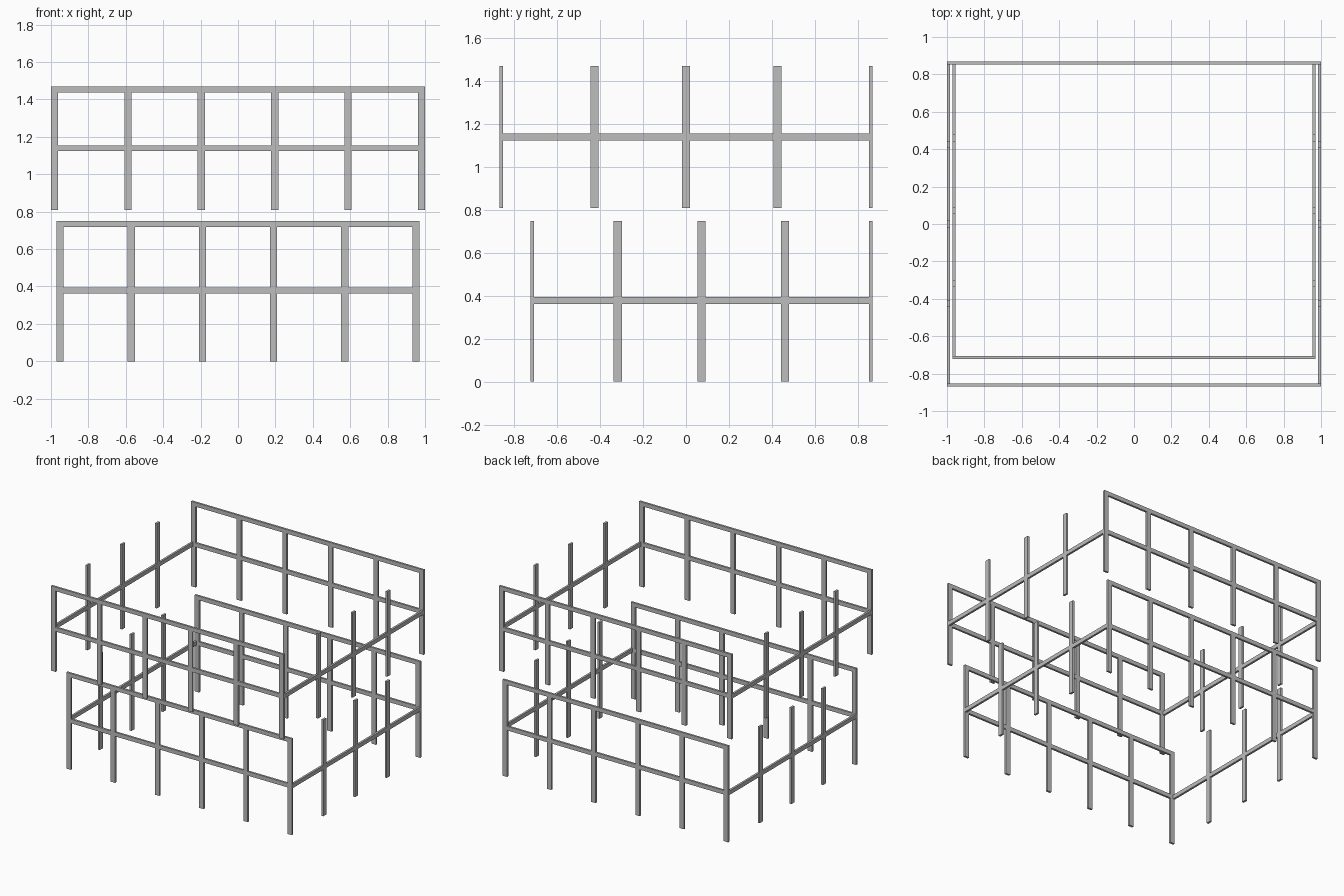
import bpy, bmesh

if "Cube" in bpy.data.objects:
    bpy.data.objects.remove(bpy.data.objects["Cube"])

metal = bpy.data.materials.new("grey_metal")
metal.diffuse_color = (0.51, 0.51, 0.51, 1)
metal.use_nodes = True
metal.node_tree.nodes["Principled BSDF"].inputs["Base Color"].default_value = metal.diffuse_color

POST_W, RAIL_H, THICK = 0.038, 0.032, 0.016


def make_object(name, boxes):
    """Build one object from (low corner, high corner) boxes."""
    bm = bmesh.new()
    for lo, hi in boxes:
        verts = bmesh.ops.create_cube(bm, size=1)["verts"]
        for v in verts:
            v.co = [(a + b) / 2 + c * (b - a) for a, b, c in zip(lo, hi, v.co)]
    mesh = bpy.data.meshes.new(name)
    bm.to_mesh(mesh)
    bm.free()
    mesh.materials.append(metal)
    obj = bpy.data.objects.new(name, mesh)
    bpy.context.collection.objects.link(obj)


def panel(name, axis, ends, posts, depth, z0, z1, rail_heights):
    """Flat frame running along an axis: posts plus rail pieces between them."""
    def box(a, b, low, high):
        d0, d1 = depth
        if axis == "x":
            return (a, d0, low), (b, d1, high)
        return (d0, a, low), (d1, b, high)

    h = POST_W / 2
    make_object(name + "_posts", [box(p - h, p + h, z0, z1) for p in posts])
    # rails fill the gaps from one post edge to the next
    stops = [ends[0]] + [e for p in posts for e in (p - h, p + h)] + [ends[1]]
    gaps = [(a, b) for a, b in zip(stops[::2], stops[1::2]) if b - a > 0.001]
    make_object(name + "_rails", [box(a, b, r - RAIL_H / 2, r + RAIL_H / 2)
                                  for r in rail_heights for a, b in gaps])


def storey(name, half_x, y0, y1, z0, z1, mid, side_posts):
    """Four railing panels around one level."""
    reach = half_x - POST_W / 2
    posts = [reach * (-1 + 0.4 * i) for i in range(6)]
    for label, depth in (("front", (y0, y0 + THICK)), ("back", (y1 - THICK, y1))):
        panel(f"{name}_{label}", "x", (-half_x, half_x), posts, depth,
              z0, z1, (mid, z1 - RAIL_H / 2))
    # side panels have only a middle rail
    for label, depth in (("left", (-half_x, -half_x + THICK)),
                         ("right", (half_x - THICK, half_x))):
        panel(f"{name}_{label}", "y", (y0 + THICK, y1 - THICK), side_posts, depth,
              z0, z1, (mid,))


storey("upper", 1.0, -0.868, 0.868, 0.809, 1.469, 1.139, (-0.426, 0, 0.426))
storey("lower", 0.97, -0.723, 0.868, 0.0, 0.749, 0.378, (-0.318, 0.072, 0.461))
